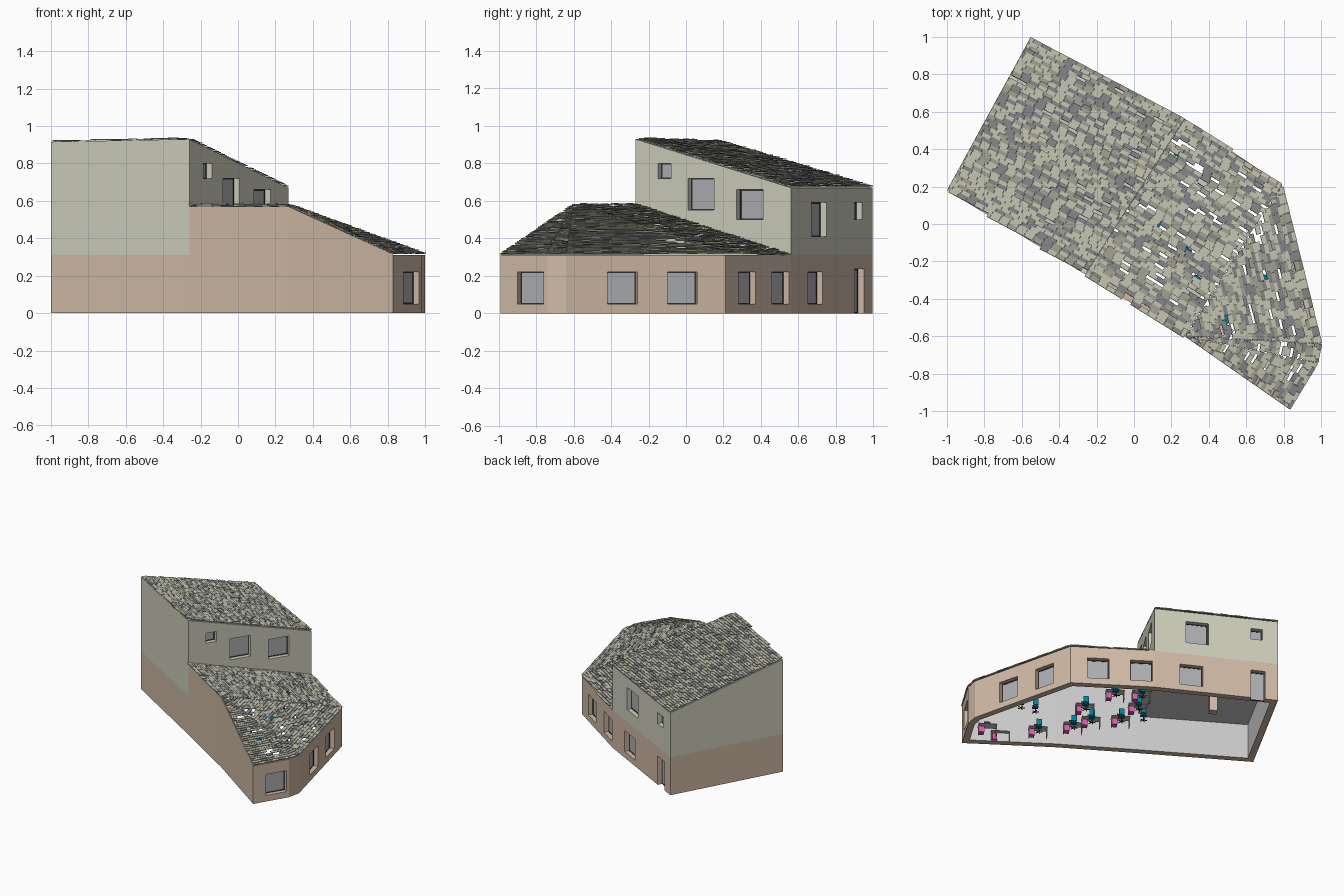
import bpy, bmesh, math, random
from mathutils import Vector as V

if "Cube" in bpy.data.objects:
    bpy.data.objects.remove(bpy.data.objects["Cube"])
random.seed(4)


def mat(name, r, g, b):
    m = bpy.data.materials.new(name)
    m.diffuse_color = (r, g, b, 1)
    m.use_nodes = True
    m.node_tree.nodes["Principled BSDF"].inputs["Base Color"].default_value = m.diffuse_color
    return m


TAN, SAGE = mat("tan_plaster", .63, .49, .38), mat("sage_plaster", .62, .62, .51)
GREY, GLASS = mat("inner_grey", .55, .55, .55), mat("glass", .42, .43, .45)
DARK, TEAL = mat("dark", .03, .03, .03), mat("teal", .0, .22, .36)
WHITE, PINK = mat("white", .85, .85, .85), mat("pink", .75, .1, .4)
TILES = [mat("tile_light", .56, .56, .45), mat("tile_grey", .24, .24, .25), mat("tile_olive", .36, .36, .29)]


class Part:
    """Collects faces, then makes one object."""
    def __init__(self, name, mats):
        self.name, self.mats, self.v, self.f, self.m = name, mats, [], [], []

    def face(self, pts, m=0):
        n = len(self.v)
        self.v += [tuple(p) for p in pts]
        self.f.append(range(n, n + len(pts)))
        self.m.append(m)

    def box(self, c, a, b, d, m=0):
        # a, b, d are half-extent vectors
        c, a, b, d = V(c), V(a), V(b), V(d)
        n = len(self.v)
        self.v += [tuple(c + i * a + j * b + k * d) for k in (-1, 1) for j in (-1, 1) for i in (-1, 1)]
        for q in ((0, 2, 3, 1), (4, 5, 7, 6), (0, 1, 5, 4), (2, 6, 7, 3), (0, 4, 6, 2), (1, 3, 7, 5)):
            self.f.append([n + i for i in q])
            self.m.append(m)

    def build(self, weld=False):
        me = bpy.data.meshes.new(self.name)
        me.from_pydata(self.v, [], [list(f) for f in self.f])
        for mt in self.mats:
            me.materials.append(mt)
        me.polygons.foreach_set("material_index", self.m)
        bm = bmesh.new()
        bm.from_mesh(me)
        if weld:
            bmesh.ops.remove_doubles(bm, verts=bm.verts, dist=1e-5)
        bmesh.ops.recalc_face_normals(bm, faces=bm.faces)
        bm.to_mesh(me)
        bm.free()
        ob = bpy.data.objects.new(self.name, me)
        bpy.context.collection.objects.link(ob)
        return ob


# Plan corners, counter-clockwise from the left
B, U, P, D = V((-1, .18)), V((-.26, -.27)), V((.27, -.6)), V((.83, -.99))
E, F, G, H, A = V((.98, -.74)), V((1, -.64)), V((.79, .21)), V((.27, .56)), V((-.555, .995))
GROUND, UPPER = [B, U, P, D, E, F, G, H, A], [B, U, H, A]
T = .05


def out(p, q):
    d = (q - p).normalized()
    return V((d.y, -d.x))


def inset(pts, t):
    res = []
    for i, p in enumerate(pts):
        n1, n2 = out(pts[i - 1], p), out(p, pts[(i + 1) % len(pts)])
        res.append(p - (n1 + n2) * t / (1 + n1.dot(n2)))
    return res


def walls(name, outer, inner, z0, top_o, top_i, colour, closed=True):
    w, n = Part(name, [colour, GREY]), len(outer)
    at = lambda p, z: (p.x, p.y, z)
    for i in range(n if closed else n - 1):
        j = (i + 1) % n
        o, p, a, b = outer[i], outer[j], inner[i], inner[j]
        w.face([at(o, z0), at(p, z0), at(p, top_o[j]), at(o, top_o[i])])
        w.face([at(b, z0), at(a, z0), at(a, top_i[i]), at(b, top_i[j])], 1)
        w.face([at(o, top_o[i]), at(p, top_o[j]), at(b, top_i[j]), at(a, top_i[i])])
        w.face([at(p, z0), at(o, z0), at(a, z0), at(b, z0)])
    if not closed:
        for i in (0, n - 1):
            w.face([at(outer[i], z0), at(outer[i], top_o[i]), at(inner[i], top_i[i]), at(inner[i], z0)])
    return w.build(True)


def roof_z(p):
    # sloping plane of the upper roof
    a, b, c = V((*U, .93)), V((*H, .67)), V((*A, .67))
    n = (b - a).cross(c - a)
    return a.z - (n.x * (p.x - a.x) + n.y * (p.y - a.y)) / n.z


gi, ui = inset(GROUND, T), inset(UPPER, T)
ground = walls("ground_walls", GROUND, gi, 0, [.31] * 9, [.31] * 9, TAN)
upper = walls("upper_walls", UPPER, ui, .31, [roof_z(p) for p in UPPER], [roof_z(p) for p in ui], SAGE)
walls("front_gable", [U, P, D], gi[1:4], .31, [.57, .57, .315], [.57, .57, .315], TAN, False)

# Openings: wall ends, y range, z range
low = [(D, E, -.9, -.76, .05, .22), (F, G, -.42, -.26, .05, .22), (F, G, -.1, .06, .05, .22),
       (G, H, .28, .37, .05, .22), (G, H, .46, .55, .05, .22), (H, A, .65, .73, .05, .22),
       (H, A, .9, .95, -.02, .235)]
high = [(U, H, -.15, -.08, .72, .8), (U, H, .01, .15, .55, .72), (U, H, .27, .41, .5, .66),
        (H, A, .67, .75, .41, .59), (H, A, .9, .94, .5, .59)]


def cut(ob, openings):
    cutter, glass = Part(ob.name + "_cutter", []), Part(ob.name + "_glazing", [GLASS, DARK])
    for p, q, y0, y1, z0, z1 in openings:
        d, n = (q - p).normalized(), out(p, q)
        a, b = [p + (q - p) * (y - p.y) / (q.y - p.y) for y in (y0, y1)]
        c, half, zc, hz = (a + b) / 2, (b - a).length / 2, (z0 + z1) / 2, (z1 - z0) / 2
        d3, n3 = V((*d, 0)), V((*n, 0))
        cutter.box((*c, zc), d3 * half, V((0, 0, hz)), n3 * .07)
        z0 = max(z0, 0)
        zc, hz = (z0 + z1) / 2, (z1 - z0) / 2
        m = V((*(c - n * .04), zc))
        glass.box(m, d3 * half, V((0, 0, hz)), n3 * .002)
        for s in (-1, 1):
            glass.box(m + d3 * s * (half - .003), d3 * .003, V((0, 0, hz)), n3 * .005, 1)
            glass.box(m + V((0, 0, s * (hz - .003))), d3 * half, V((0, 0, .003)), n3 * .005, 1)
    glass.build()
    co = cutter.build()
    co.hide_render = True
    co.hide_set(True)
    md = ob.modifiers.new("openings", "BOOLEAN")
    md.operation, md.solver, md.object = "DIFFERENCE", "EXACT", co
    dg = bpy.context.evaluated_depsgraph_get()
    me = bpy.data.meshes.new_from_object(ob.evaluated_get(dg))
    ob.modifiers.clear()
    ob.data = me
    bpy.data.objects.remove(co)


cut(ground, low)
cut(upper, high)

# Upper floor slab and its column
slab = Part("upper_floor", [GREY])
lo, hi = [[(p.x, p.y, z) for p in ui] for z in (.285, .309)]
slab.face(lo)
slab.face(hi)
for i in range(4):
    slab.face([lo[i - 1], lo[i], hi[i], hi[i - 1]])
slab.build(True)
col = Part("column", [TAN])
col.box((-.3, .55, .143), (.025, -.016, 0), (.016, .025, 0), (0, 0, .142))
col.build()


def tile_roof(name, poly, gap, dv=.021, du=.052):
    """Rows of tilted tiles along the contours of a convex roof face."""
    poly = [V(p) for p in poly]
    n = (poly[1] - poly[0]).cross(poly[2] - poly[0]).normalized()
    n = n if n.z > 0 else -n
    u = V((0, 0, 1)).cross(n).normalized()
    v = n.cross(u)                       # points up the slope
    o = poly[0]
    pts = [((p - o).dot(u), (p - o).dot(v)) for p in poly]
    part = Part(name, TILES)
    row, top = min(p[1] for p in pts) + dv / 2, max(p[1] for p in pts)
    while row < top:
        xs = []
        for (a, b), (c, d) in zip(pts, pts[1:] + pts[:1]):
            if (b > row) != (d > row):
                xs.append(a + (c - a) * (row - b) / (d - b))
        x, end = min(xs), max(xs)
        step = random.uniform(.3, 1) * du
        while x < end - .004:
            w = min(step, end - x)
            if random.random() > gap:
                c = o + u * (x + w / 2) + v * row + n * (.008 + random.uniform(-.002, .003))
                part.box(c, u * (w / 2 - .0008), v * dv * .58 - n * .003, n * .003,
                         random.choices((0, 1, 2), (5, 3, 2))[0])
            x, step = x + w, du
        row += dv
    part.build()


tile_roof("upper_roof_tiles", [(p.x, p.y, roof_z(p)) for p in UPPER], .025)
p3 = (*P, .575)
tile_roof("lower_roof_tiles_back", [(*U, .575), p3, (*G, .31), (*H, .31)], .07)
for nm, a, b in (("side", G, F), ("corner", F, E), ("end", E, D)):
    tile_roof("lower_roof_tiles_" + nm, [p3, (*a, .31), (*b, .31)], .07)

# Office chairs: star base, post, seat and back
chairs = Part("chairs", [TEAL, DARK])
desks = Part("desks", [WHITE, PINK, DARK])
spots = [(.82, -.32, 0), (.49, -.51, 0), (.33, -.3, 0), (.44, -.03, 0), (.28, -.15, 0), (.4, .27, 0),
         (.12, 0, 0), (.14, .22, 0), (.24, .38, 0), (.7, -.3, 0), (.01, .12, 0), (-.43, .18, .31)]
e, f, Z = V((.84, -.54, 0)), V((.54, .84, 0)), V((0, 0, 1))
for x, y, z in spots:
    c = V((x, y, z))
    for k in range(5):
        r = V((math.cos(k * 1.2566), math.sin(k * 1.2566), 0))
        chairs.box(c + r * .014 + Z * .008, r * .014, V((-r.y, r.x, 0)) * .002, Z * .003, 1)
    chairs.box(c + Z * .028, e * .003, f * .003, Z * .02, 1)
    chairs.box(c + Z * .05, e * .022, f * .022, Z * .004)
    chairs.box(c + f * .022 + Z * .082, e * .02, f * .003, Z * .024)

# Desks with drawer units and screens
for x, y, z in spots[1:9] + [(.8, -.72, 0), (.66, -.74, 0), (-.43, .18, .31), (-.6, .45, .31)]:
    c = V((x, y, z)) - f * .06
    desks.box(c + Z * .073, e * .07, f * .035, Z * .002)
    for s in (-1, 1):
        desks.box(c + e * s * .066 + Z * .036, e * .002, f * .03, Z * .035)
    desks.box(c + e * .045 + Z * .03, e * .018, f * .025, Z * .025, 1)
    desks.box(c - f * .015 + Z * .1, e * .025, f * .002, Z * .016, 2)
chairs.build()
desks.build()
